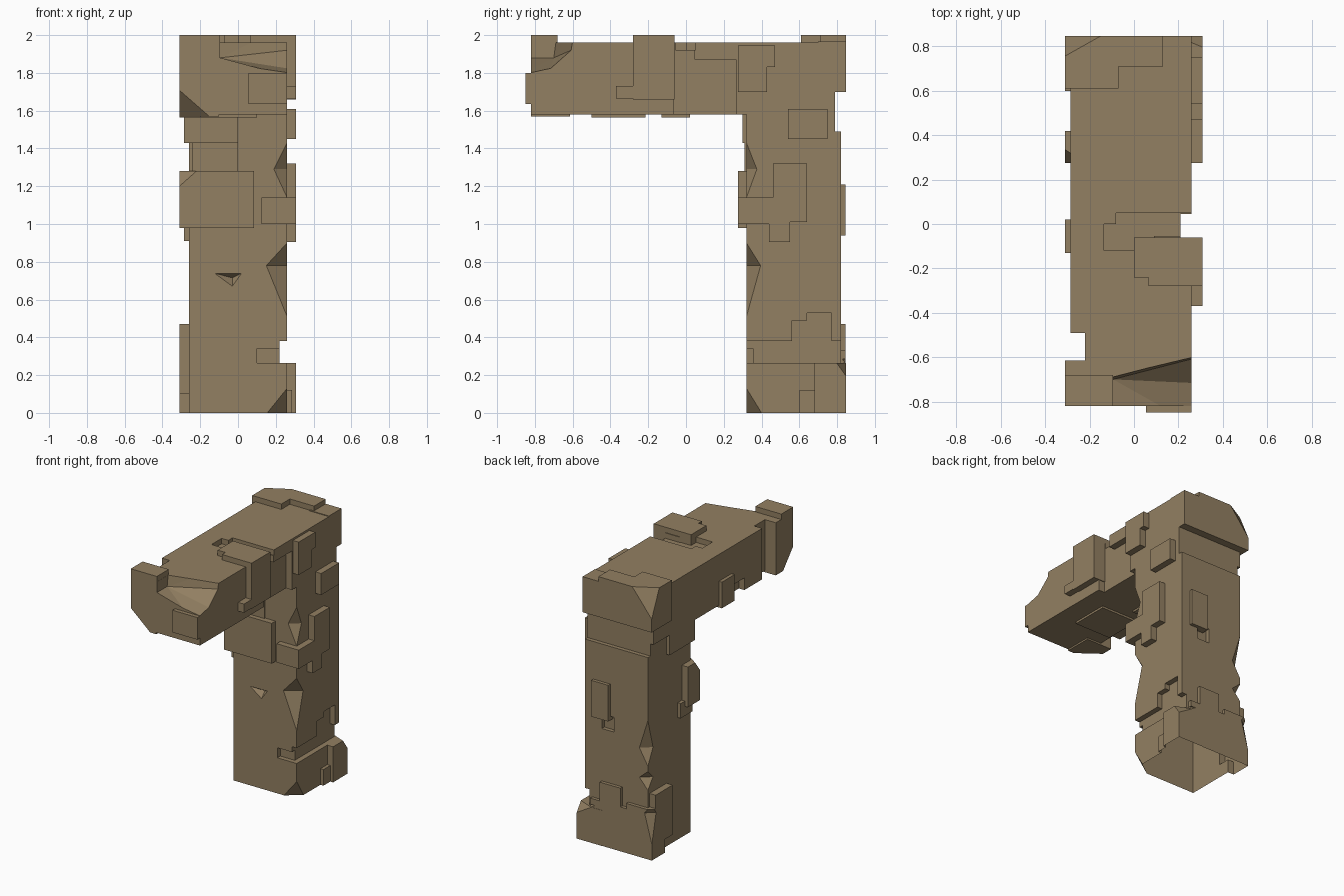
import bpy, bmesh, math
from mathutils import Vector

if "Cube" in bpy.data.objects:
    bpy.data.objects.remove(bpy.data.objects["Cube"])


def hull_mesh(points, name):
    """Closed convex block from a few points."""
    bm = bmesh.new()
    for p in points:
        bm.verts.new(p)
    bmesh.ops.convex_hull(bm, input=bm.verts[:])
    loose = [v for v in bm.verts if not v.link_faces]
    bmesh.ops.delete(bm, geom=loose, context='VERTS')
    bmesh.ops.dissolve_limit(bm, angle_limit=0.001, verts=bm.verts[:], edges=bm.edges[:])
    bmesh.ops.recalc_face_normals(bm, faces=bm.faces[:])
    me = bpy.data.meshes.new(name)
    bm.to_mesh(me)
    bm.free()
    return me


def box(x0, x1, y0, y1, z0, z1):
    return [(x, y, z) for x in (x0, x1) for y in (y0, y1) for z in (z0, z1)]


def chip(x, y, z, dx, dy, dz, e=0.02):
    """Tetrahedron cutting a corner; the signed legs point into the stone."""
    legs = (dx, dy, dz)
    k = 1 + sum(e / abs(d) for d in legs)
    o = Vector((x, y, z)) - Vector([math.copysign(e, d) for d in legs])
    pts = [o]
    for i, d in enumerate(legs):
        p = o.copy()
        p[i] += d * k
        pts.append(p)
    return pts


def combine(obj, points, op):
    tool = bpy.data.objects.new("carving_helper", hull_mesh(points, "carving_helper"))
    bpy.context.collection.objects.link(tool)
    tool.hide_render = True
    mod = obj.modifiers.new("carve", 'BOOLEAN')
    mod.operation, mod.object, mod.solver = op, tool, 'EXACT'
    bpy.context.view_layer.update()
    me = bpy.data.meshes.new_from_object(
        obj.evaluated_get(bpy.context.evaluated_depsgraph_get()))
    obj.modifiers.clear()
    if len(me.polygons) > 5:
        obj.data = me
    bpy.data.objects.remove(tool)


def add(*boxes):
    for b in boxes:
        combine(arch, box(*b), 'UNION')


def cut(*boxes):
    for b in boxes:
        combine(arch, box(*b), 'DIFFERENCE')


def carve(*hulls):
    for h in hulls:
        combine(arch, h, 'DIFFERENCE')


# Pillar core and lintel beam
arch = bpy.data.objects.new("broken_stone_arch",
                            hull_mesh(box(-.26, .26, .32, .82, 0, 1.65), "broken_stone_arch"))
bpy.context.collection.objects.link(arch)
add((-.285, .26, -.82, .82, 1.58, 1.96))

# Recesses in pillar and beam
cut((-.4, .4, .79, .9, 1.49, 1.70),        # band at the back under the cap
    (.22, .4, .30, .9, .265, .38),         # worn band above the foot
    (.22, .4, .56, .77, .37, .49),
    (.22, .4, .64, .77, .48, .53),
    (.10, .4, .28, .355, .265, .34),
    (.21, .4, -.065, .265, 1.5, 1.87),     # hollow in the beam's right side
    (.21, .4, -.065, .045, 1.8, 2.1),
    (-.135, .09, -.12, .0, 1.92, 2.1),     # sunken patch on top
    (-.08, .4, -.055, .05, 1.92, 2.1),
    (-.4, -.22, -.615, -.49, 1.5, 2.1),    # gap on the left near the tip
    (-.4, -.24, -.28, -.14, 1.5, 1.67),    # nick under the left side
    (.02, .12, .79, .9, .86, .97))         # pocket on the back

# Foot stones
add((.1, .308, .68, .847, 0, .265),
    (.1, .285, .60, .72, 0, .12),
    (-.31, .2, .69, .845, 0, .33),
    (-.31, -.1, .69, .845, .3, .37),
    (-.31, -.1, .60, .80, .1, .47),
    (-.05, .12, .70, .845, .3, .47))

# Pillar stones
add((-.31, .085, .275, .42, .98, 1.28),
    (-.285, -.1, .33, .47, .91, 1.02),
    (-.285, 0, .30, .60, 1.43, 1.62),
    (-.24, 0, .31, .50, 1.25, 1.45),
    (.125, .308, .275, .46, 1.0, 1.14),
    (.15, .308, .46, .64, 1.01, 1.32),
    (.15, .308, .44, .55, .905, 1.06),
    (.15, .308, .54, .75, 1.45, 1.61),
    (.05, .19, .70, .845, .94, 1.21))

# Beam stones
add((.065, .308, -.28, -.06, 1.66, 2.0),
    (0, .1, -.24, -.06, 1.8, 2.0),
    (.1, .308, -.37, -.2, 1.665, 1.73),
    (.13, .308, .275, .47, 1.83, 1.945),
    (.13, .308, .275, .43, 1.70, 1.85),
    (-.31, -.1, -.13, .02, 1.565, 1.76),
    (-.2, .1, -.5, -.215, 1.565, 1.62))

# Raised cap on the pillar head
add((-.31, -.07, .61, .847, 1.70, 2.0),
    (-.1, .13, .71, .847, 1.70, 2.0),
    (.1, .26, .70, .847, 1.70, 1.965))

# Tip of the beam: tall left stone, sloped break, low right stone
add((-.31, -.1, -.82, -.615, 1.568, 1.96),
    (-.31, -.095, -.82, -.68, 1.9, 2.0))
carve([(-.094, -.95, 2.1), (-.094, -.67, 2.1), (0, -.645, 2.1), (.35, -.555, 2.1),
       (.35, -.95, 2.1), (-.094, -.95, 1.88), (-.094, -.70, 1.88), (.35, -.95, 1.76),
       (.35, -.72, 1.81), (.35, -.585, 1.93)])
add((.055, .26, -.85, -.7, 1.635, 1.80))

# Broken corners
carve(chip(.26, .32, 0, -.105, .08, .13),
      chip(.308, .847, .265, -.12, -.05, -.07),
      chip(-.31, .847, 2.0, .16, -.09, -.2),
      chip(-.31, -.82, 1.568, .16, .12, .14),
      chip(-.31, .275, 1.28, .09, .06, -.08))


# Chips along the pillar's upright edges
def edge_chip(x, y, sx, sy, a, b, low, mid, high):
    return [(x + sx * a, y, mid), (x, y + sy * b, mid), (x, y, high), (x, y, low),
            (x - sx * .05, y - sy * .05, mid)]


carve(edge_chip(.26, .32, -1, 1, .11, .075, .51, .78, .90),
      edge_chip(.26, .32, -1, 1, .07, .055, 1.14, 1.29, 1.43),
      edge_chip(-.26, .82, 1, -1, .07, .06, .68, .80, 1.02),
      edge_chip(-.26, .82, 1, -1, .07, .06, .50, .58, .64),
      edge_chip(-.31, .845, 1, -1, .06, .05, .12, .34, .42))
# Triangular nick on the front
carve([(-.135, .315, .742), (.025, .315, .742), (-.03, .315, .665), (-.03, .36, .715)])

# Tidy the mesh and leave the foot open underneath
bm = bmesh.new()
bm.from_mesh(arch.data)
bmesh.ops.remove_doubles(bm, verts=bm.verts[:], dist=0.0002)
under = [f for f in bm.faces if all(abs(v.co.z) < 0.0005 for v in f.verts)]
bmesh.ops.delete(bm, geom=under, context='FACES')
bmesh.ops.dissolve_limit(bm, angle_limit=0.01, verts=bm.verts[:], edges=bm.edges[:])
for f in bm.faces:
    f.smooth = False
    f.material_index = 0
bm.to_mesh(arch.data)
bm.free()

stone = bpy.data.materials.new("weathered brown stone")
stone.diffuse_color = (0.29, 0.215, 0.122, 1)
stone.use_nodes = True
stone.node_tree.nodes["Principled BSDF"].inputs["Base Color"].default_value = stone.diffuse_color
arch.data.materials.clear()
arch.data.materials.append(stone)
